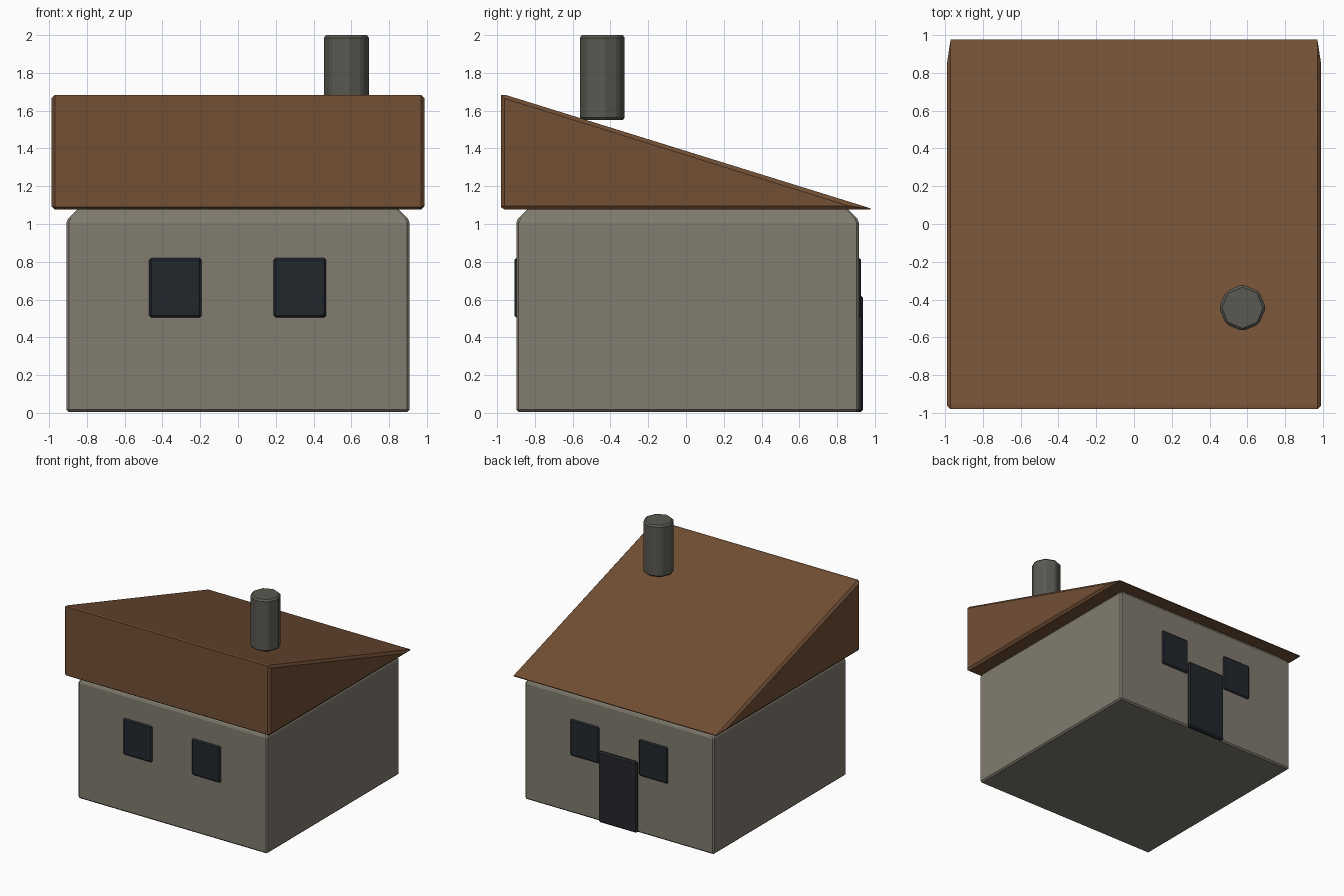
import bpy, bmesh, math
from mathutils import Matrix

if "Cube" in bpy.data.objects:
    bpy.data.objects.remove(bpy.data.objects["Cube"])


def material(name, rgb):
    m = bpy.data.materials.new(name)
    m.diffuse_color = (*rgb, 1)
    m.use_nodes = True
    m.node_tree.nodes["Principled BSDF"].inputs["Base Color"].default_value = m.diffuse_color
    return m


STONE = material("stone", (0.22, 0.20, 0.16))
TILE = material("roof_tile", (0.17, 0.08, 0.036))
BRICK = material("chimney_stone", (0.10, 0.098, 0.082))
DARK = material("dark_glass", (0.016, 0.02, 0.026))
WOOD = material("dark_door", (0.017, 0.021, 0.025))


def finish(name, bm, mat, bevel=0):
    bmesh.ops.recalc_face_normals(bm, faces=bm.faces)
    mesh = bpy.data.meshes.new(name)
    bm.to_mesh(mesh)
    bm.free()
    mesh.materials.append(mat)
    ob = bpy.data.objects.new(name, mesh)
    bpy.context.collection.objects.link(ob)
    if bevel:
        mod = ob.modifiers.new("bevel", 'BEVEL')
        mod.width, mod.segments = bevel, 1
        mod.limit_method = 'ANGLE'
    return ob


def box_bmesh(lo, hi):
    bm = bmesh.new()
    bmesh.ops.create_cube(bm, size=1)
    for v in bm.verts:
        v.co = [(a + b) / 2 + c * (b - a) for a, b, c in zip(lo, hi, v.co)]
    return bm


# Walls: box whose top edges slope inward under the eaves
bm = box_bmesh((-0.908, -0.898, 0.005), (0.908, 0.915, 1.02))
top = [f for f in bm.faces if f.normal.z > 0.9 or f.calc_center_median().z > 1]
cap = bmesh.ops.extrude_face_region(bm, geom=top)
bmesh.ops.delete(bm, geom=top, context='FACES_ONLY')
for v in cap["geom"]:
    if isinstance(v, bmesh.types.BMVert):
        v.co.x -= math.copysign(0.07, v.co.x)
        v.co.y -= math.copysign(0.07, v.co.y)
        v.co.z += 0.07
finish("walls", bm, STONE, 0.012)

# Roof: single-slope wedge, hull of a full profile and inset end profiles
core = [(-0.98, 1.09), (-0.98, 1.684), (-0.957, 1.684),
        (0.977, 1.083), (0.977, 1.076), (-0.96, 1.076)]
ends = [(-0.962, 1.096), (-0.962, 1.665), (0.86, 1.096)]
bm = bmesh.new()
for s in (-1, 1):
    for x, profile in ((0.97, core), (0.988, ends)):
        for y, z in profile:
            bm.verts.new((s * x, y, z))
bmesh.ops.convex_hull(bm, input=bm.verts)
bmesh.ops.dissolve_limit(bm, angle_limit=0.01, verts=bm.verts, edges=bm.edges)
finish("roof", bm, TILE)

# Chimney: octagonal post
bm = bmesh.new()
bmesh.ops.create_cone(bm, cap_ends=True, segments=8, radius1=0.124,
                      radius2=0.124, depth=0.45,
                      matrix=Matrix.Translation((0.574, -0.443, 1.775)))
finish("chimney", bm, BRICK, 0.014)

# Windows: a pair on the front and a pair on the back
for side, y0, y1 in (("front", -0.909, -0.87), ("back", 0.88, 0.926)):
    for label, x in (("left", -0.331), ("right", 0.328)):
        bm = box_bmesh((x - 0.144, y0, 0.50), (x + 0.144, y1, 0.826))
        finish(f"{side}_window_{label}", bm, DARK, 0.016)

# Door between the back windows
bm = box_bmesh((-0.182, 0.88, 0.005), (0.188, 0.938, 0.62))
finish("door", bm, WOOD, 0.012)
